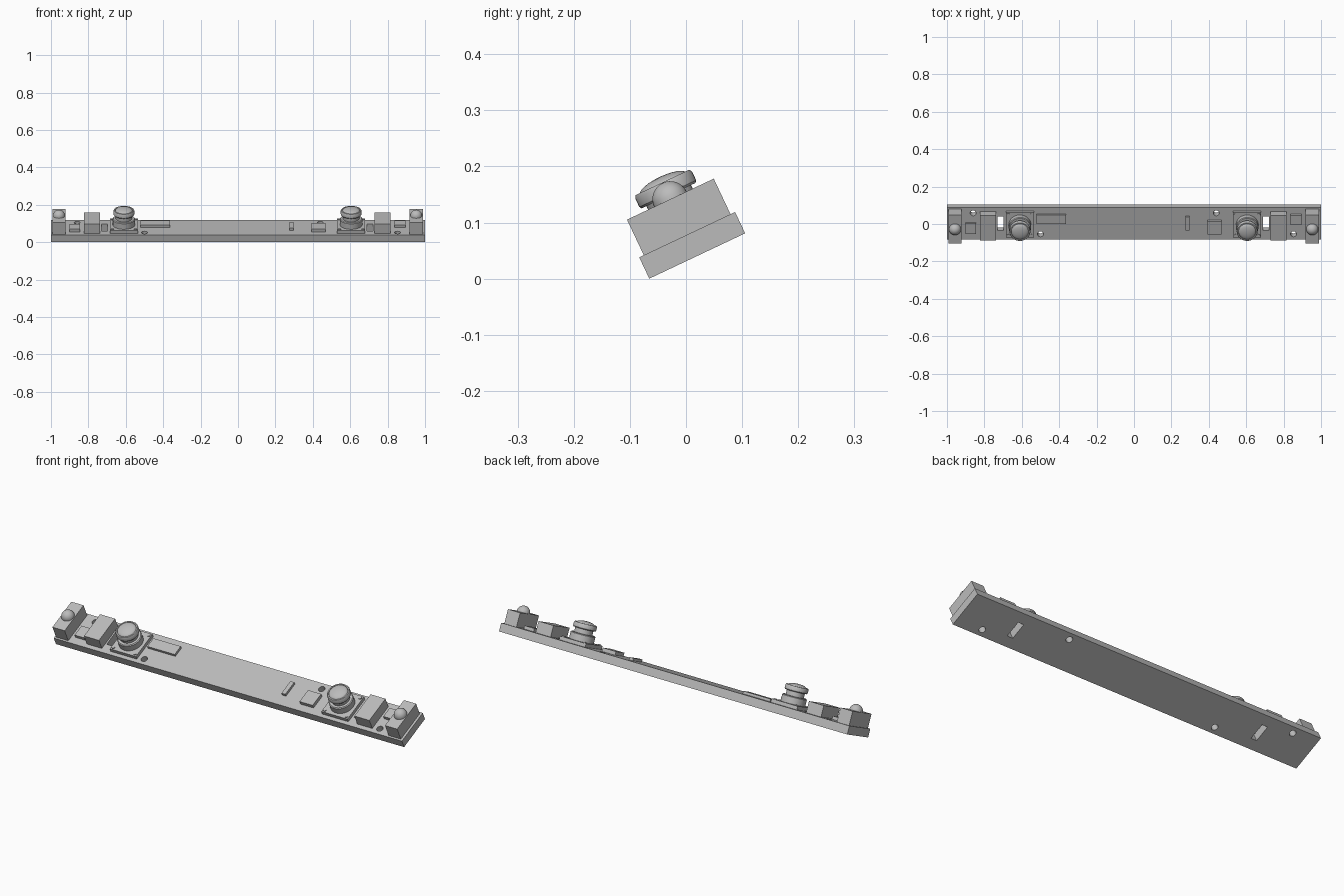
import bpy, bmesh, math
from mathutils import Matrix, Vector

cube = bpy.data.objects.get("Cube")
if cube:
    bpy.data.objects.remove(cube, do_unlink=True)

# Everything is built flat, then tilted about the long axis
TILT = Matrix.Translation((0, 0.02, 0.0405)) @ Matrix.Rotation(math.radians(25.3), 4, 'X')
TOP = 0.042      # upper surface of the board
HALF = 0.0945    # half the board width

grey = bpy.data.materials.new("plain_grey")
grey.use_nodes = True
grey.diffuse_color = (0.5, 0.5, 0.5, 1)
grey.node_tree.nodes["Principled BSDF"].inputs["Base Color"].default_value = (0.5, 0.5, 0.5, 1)


def finish(name, bm, smooth=False):
    bmesh.ops.recalc_face_normals(bm, faces=bm.faces)
    mesh = bpy.data.meshes.new(name)
    bm.to_mesh(mesh)
    bm.free()
    mesh.materials.append(grey)
    obj = bpy.data.objects.new(name, mesh)
    bpy.context.collection.objects.link(obj)
    obj.matrix_world = TILT
    if smooth:
        bpy.ops.object.select_all(action='DESELECT')
        obj.select_set(True)
        bpy.context.view_layer.objects.active = obj
        bpy.ops.object.shade_smooth_by_angle(angle=math.radians(35))
    return obj


def add_box(bm, x0, x1, y0, y1, z0, z1):
    size = Vector((x1 - x0, y1 - y0, z1 - z0, 1))
    mid = Vector((x0 + x1, y0 + y1, z0 + z1)) / 2
    bmesh.ops.create_cube(bm, size=1, matrix=Matrix.Translation(mid) @ Matrix.Diagonal(size))


def add_cylinder(bm, x, y, z0, z1, r, sides=24):
    bmesh.ops.create_cone(bm, cap_ends=True, segments=sides, radius1=r, radius2=r, depth=z1 - z0,
                          matrix=Matrix.Translation((x, y, (z0 + z1) / 2)))


def box(name, *bounds):
    bm = bmesh.new()
    add_box(bm, *bounds)
    return finish(name, bm)


def lathe(name, x, profile, sides=40):
    """Spin (radius, height) points around a vertical axis at x."""
    bm = bmesh.new()
    verts = [bm.verts.new((x + r, 0, z)) for r, z in profile]
    edges = [bm.edges.new(pair) for pair in zip(verts, verts[1:])]
    bmesh.ops.spin(bm, geom=verts + edges, cent=(x, 0, 0), axis=(0, 0, 1),
                   angle=math.tau, steps=sides)
    bmesh.ops.remove_doubles(bm, verts=bm.verts, dist=1e-5)
    return finish(name, bm, True)


# Board with mounting holes and two slots cut through
board = box("board", -1, 1, -HALF, HALF, 0, TOP)
bm = bmesh.new()
for x, y in ((-0.86, 0.062), (-0.5, -0.062), (0.44, 0.062), (0.853, -0.062)):
    add_cylinder(bm, x, y, -0.02, 0.06, 0.016)
for x in (-0.713, 0.707):
    add_box(bm, x - 0.016, x + 0.016, -0.042, 0.042, -0.02, 0.06)
cutter = finish("hole_cutter", bm)
cutter.hide_render = True
cut = board.modifiers.new("holes", 'BOOLEAN')
cut.object = cutter
cut.operation = 'DIFFERENCE'
cut.solver = 'EXACT'
bpy.context.view_layer.objects.active = board
board.select_set(True)
bpy.ops.object.modifier_apply(modifier="holes")
bpy.data.objects.remove(cutter, do_unlink=True)

# Lamp blocks, connector blocks and lens units at each end
for side, lamp_x, block_x, lens_x in (("right", -0.957, -0.78, -0.61),
                                      ("left", 0.953, 0.773, 0.605)):
    box(side + "_lamp_block", lamp_x - 0.035, lamp_x + 0.035, -0.0855, 0.0855, TOP, 0.112)
    dome = [(0.032 * math.cos(a), 0.112 + 0.032 * math.sin(a))
            for a in (math.pi / 2 * i / 8 for i in range(9))]
    lathe(side + "_lamp_dome", lamp_x, dome, 32)

    box(side + "_connector_block", block_x - 0.043, block_x + 0.043, -0.073, 0.073, TOP, 0.098)

    box(side + "_lens_base", lens_x - 0.075, lens_x + 0.075, -0.075, 0.075, TOP, 0.06)
    bm = bmesh.new()
    for sx in (-1, 1):
        for sy in (-1, 1):
            add_cylinder(bm, lens_x + sx * 0.062, sy * 0.062, 0.059, 0.064, 0.008, 16)
    finish(side + "_base_screws", bm, True)

    # Lower ring, neck, flared cap and curved glass in one outline
    glass = [(0.046 * math.cos(a), 0.142 + 0.014 * math.sin(a))
             for a in (math.pi / 2 * i / 6 for i in range(7))]
    lathe(side + "_lens_barrel", lens_x,
          [(0, 0.058), (0.06, 0.058), (0.06, 0.092), (0.056, 0.096), (0.044, 0.096),
           (0.044, 0.119), (0.053, 0.119), (0.056, 0.123), (0.056, 0.14),
           (0.053, 0.145), (0.047, 0.145)] + glass)

# Small chips on the board
for name, x0, x1, y0, y1, top in (
        ("right_end_chip", -0.9, -0.845, -0.055, 0.008, 0.058),
        ("left_end_chip", 0.838, 0.895, 0, 0.057, 0.058),
        ("long_chip", -0.52, -0.363, 0.003, 0.058, 0.055),
        ("narrow_chip", 0.275, 0.297, -0.036, 0.045, 0.055),
        ("square_chip", 0.393, 0.468, -0.056, 0.021, 0.06)):
    box(name, x0, x1, y0, y1, TOP, top)
